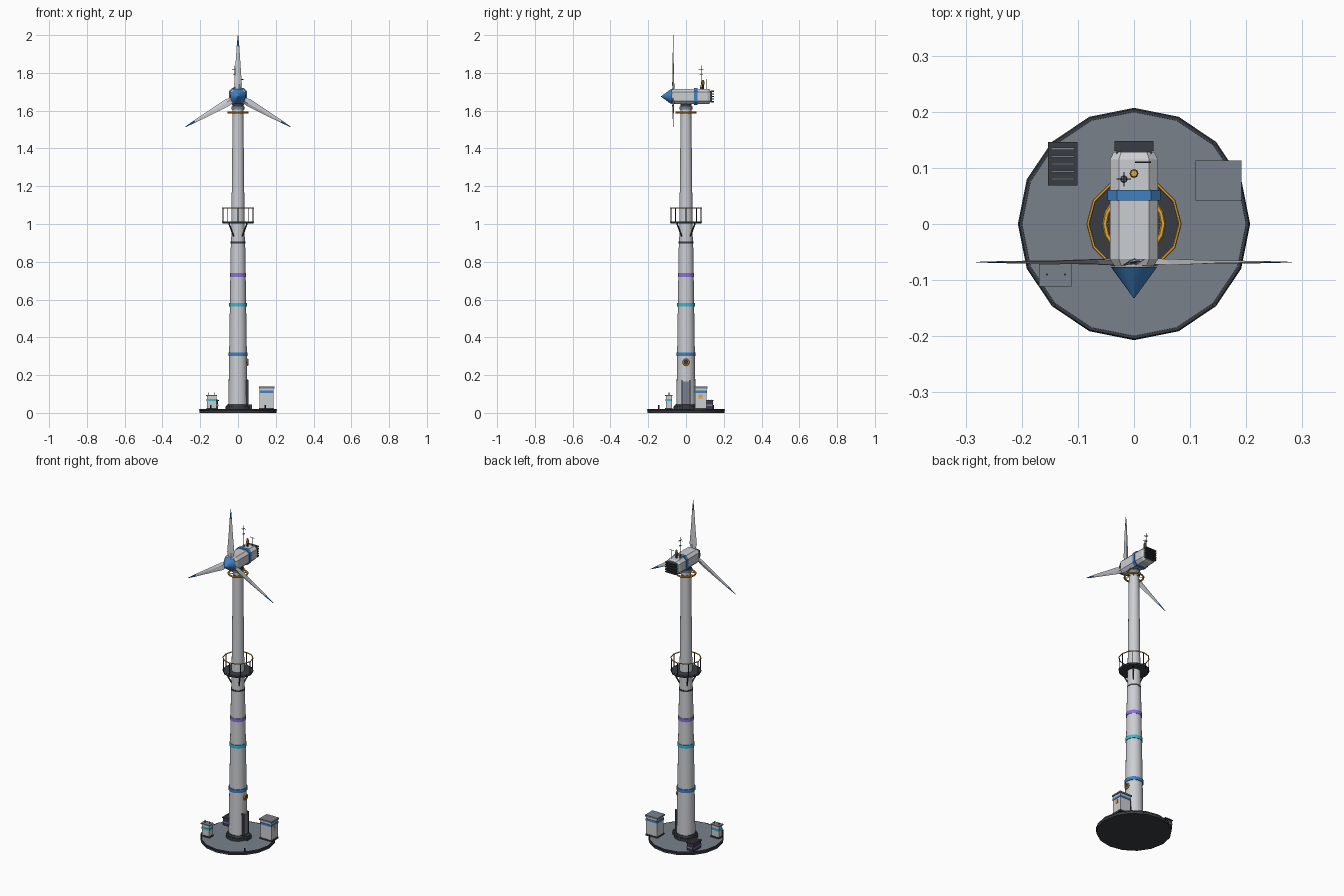
import bpy, bmesh, math
from math import sin, cos, pi, radians
from mathutils import Vector, Matrix

cube = bpy.data.objects.get("Cube")
if cube:
    bpy.data.objects.remove(cube, do_unlink=True)


def material(name, rgb):
    m = bpy.data.materials.new(name)
    m.use_nodes = True
    m.diffuse_color = (*rgb, 1)
    node = next(n for n in m.node_tree.nodes if n.type == 'BSDF_PRINCIPLED')
    node.inputs["Base Color"].default_value = (*rgb, 1)
    node.inputs["Roughness"].default_value = 0.6
    return m


WHITE = material("pale_grey", (0.6, 0.62, 0.65))
SLATE = material("slate_grey", (0.19, 0.22, 0.26))
DARK = material("charcoal", (0.04, 0.046, 0.055))
BLUE = material("blue", (0.05, 0.22, 0.55))
CYAN = material("cyan", (0.04, 0.5, 0.62))
PURPLE = material("purple", (0.27, 0.17, 0.7))
YELLOW = material("amber", (0.75, 0.38, 0.04))


def finish(name, bm, *mats, smooth=False):
    bmesh.ops.recalc_face_normals(bm, faces=bm.faces[:])
    me = bpy.data.meshes.new(name)
    bm.to_mesh(me)
    bm.free()
    for m in mats:
        me.materials.append(m)
    ob = bpy.data.objects.new(name, me)
    bpy.context.scene.collection.objects.link(ob)
    if smooth:
        bpy.ops.object.select_all(action='DESELECT')
        ob.select_set(True)
        bpy.context.view_layer.objects.active = ob
        bpy.ops.object.shade_smooth_by_angle(angle=radians(35))
    return ob


def box(name, x, y, z, mat):
    """Box from (low, high) pairs on each axis."""
    bm = bmesh.new()
    bmesh.ops.create_cube(bm, size=1)
    for v in bm.verts:
        v.co = [(a + b) / 2 + c * (b - a) for (a, b), c in zip((x, y, z), v.co)]
    return finish(name, bm, mat)


def rod(name, a, b, r1, r2, mat, n=6):
    """Tapered round bar from a to b."""
    a, b = Vector(a), Vector(b)
    d = b - a
    rot = Matrix() if abs(d.normalized().z) > 0.999 else d.to_track_quat('Z', 'Y').to_matrix().to_4x4()
    bm = bmesh.new()
    bmesh.ops.create_cone(bm, cap_ends=True, segments=n, radius1=r1, radius2=r2,
                          depth=d.length, matrix=Matrix.Translation((a + b) / 2) @ rot)
    return finish(name, bm, mat, smooth=n > 8)


def drum(name, z1, z2, r1, r2, mat, n=24):
    return rod(name, (0, 0, z1), (0, 0, z2), r1, r2, mat, n)


def loft(name, loops, *mats, rule=None):
    """Skin a run of equal-length point loops and cap both ends."""
    bm = bmesh.new()
    rows = [[bm.verts.new(p) for p in loop] for loop in loops]
    n = len(rows[0])
    for a, b in zip(rows, rows[1:]):
        for i in range(n):
            j = (i + 1) % n
            bm.faces.new((a[i], a[j], b[j], b[i]))
    bm.faces.new(rows[0])
    bm.faces.new(rows[-1])
    if rule:
        for f in bm.faces:
            f.material_index = rule(f.calc_center_median())
    return finish(name, bm, *mats)


def hoop(name, centre, radius, thick, mat, axis=(0, 0, 1), n=16, m=6):
    rot = Vector(axis).to_track_quat('Z', 'Y').to_matrix()
    loops = []
    bm = bmesh.new()
    for i in range(n):
        t = 2 * pi * i / n
        loops.append([bm.verts.new(Vector(centre) + rot @ Vector((
            (radius + thick * cos(s)) * cos(t), (radius + thick * cos(s)) * sin(t), thick * sin(s))))
            for s in (2 * pi * k / m for k in range(m))])
    for i in range(n):
        a, b = loops[i], loops[(i + 1) % n]
        for k in range(m):
            bm.faces.new((a[k], a[(k + 1) % m], b[(k + 1) % m], b[k]))
    return finish(name, bm, mat)


def polar(r, t, z):
    return (r * cos(t), r * sin(t), z)


# Foundation pad
drum("pad", 0, 0.014, 0.204, 0.204, DARK, 16)
drum("pad_top", 0.014, 0.019, 0.2, 0.2, SLATE, 16)
hoop("pad_rim", (0, 0, 0.015), 0.202, 0.005, DARK)
for i in range(4):
    t = pi / 4 + i * pi / 2
    rod("pad_marker", polar(0.203, t, 0.015), polar(0.203, t, 0.042), 0.004, 0.004, DARK)

# Tower
drum("base_flange", 0.018, 0.034, 0.065, 0.065, DARK)
drum("base_collar", 0.034, 0.048, 0.058, 0.055, DARK)
for i in range(12):
    t = i * pi / 6
    rod("flange_bolt", polar(0.06, t, 0.032), polar(0.06, t, 0.04), 0.003, 0.003, SLATE)
drum("lower_tower", 0.045, 0.9, 0.051, 0.038, WHITE)
drum("tower_seam", 0.898, 0.907, 0.0385, 0.0385, DARK)
drum("upper_tower", 0.907, 1.62, 0.036, 0.028, WHITE)
for name, z, r, mat in (("blue_band", 0.31, 0.051, BLUE), ("cyan_band", 0.573, 0.0465, CYAN),
                        ("purple_band", 0.73, 0.0435, PURPLE)):
    drum(name, z - 0.01, z + 0.01, r, r, mat)

# Entrance door and porthole
box("door", (0.03, 0.053), (-0.02, 0.02), (0.045, 0.165), SLATE)
for s in (-1, 1):
    box("door_post", (0.035, 0.056), (s * 0.022 - 0.003, s * 0.022 + 0.003), (0.02, 0.175), DARK)
box("door_step", (0.04, 0.075), (-0.022, 0.022), (0.019, 0.045), DARK)
hoop("porthole_ring", (0.051, 0, 0.268), 0.014, 0.005, YELLOW, (1, 0, 0), 12)
rod("porthole_glass", (0.04, 0, 0.268), (0.053, 0, 0.268), 0.012, 0.012, DARK, 12)

# Service platform
drum("platform", 1.002, 1.012, 0.082, 0.082, DARK, 12)
hoop("platform_rail", (0, 0, 1.085), 0.082, 0.003, YELLOW, n=12)
hoop("platform_edge", (0, 0, 1.01), 0.082, 0.003, DARK, n=12)
for i in range(8):
    t = i * pi / 4
    rod("rail_post", polar(0.08, t, 1.01), polar(0.08, t, 1.085), 0.0025, 0.0025, DARK)
for i in range(4):
    t = pi / 4 + i * pi / 2
    rod("platform_brace", polar(0.033, t, 0.935), polar(0.068, t, 1.004), 0.004, 0.004, DARK)

# Yaw ring below the nacelle
hoop("yaw_ring", (0, 0, 1.59), 0.052, 0.005, YELLOW)
for i in range(8):
    t = i * pi / 4
    rod("yaw_spoke", polar(0.026, t, 1.59), polar(0.052, t, 1.59), 0.0025, 0.0025, YELLOW)
drum("yaw_collar", 1.605, 1.622, 0.034, 0.034, SLATE)
drum("yaw_neck", 1.62, 1.64, 0.03, 0.03, DARK)

# Nacelle with chamfered section
HUB = 1.675


def section(y, w, h, c):
    half = [(w, h - c), (w - c, h), (c - w, h), (-w, h - c)]
    return [(x, y, HUB + z) for x, z in half + [(-x, -z) for x, z in half]]


loft("nacelle", [section(-0.074, 0.036, 0.035, 0.013), section(-0.062, 0.043, 0.041, 0.016),
                 section(0.115, 0.043, 0.041, 0.016), section(0.128, 0.036, 0.035, 0.013)], WHITE)
loft("nacelle_band", [section(y, 0.047, 0.045, 0.017) for y in (0.042, 0.061)], BLUE)
box("grille_core", (-0.031, 0.031), (0.125, 0.138), (HUB - 0.03, HUB + 0.03), DARK)
for i in range(5):
    z = HUB - 0.028 + i * 0.014
    box("grille_slat", (-0.035, 0.035), (0.13, 0.148), (z - 0.003, z + 0.003), DARK)

# Hub and spinner
rod("hub", (0, -0.05, HUB), (0, -0.084, HUB), 0.036, 0.036, WHITE, 12)
rod("spinner", (0, -0.077, HUB), (0, -0.132, HUB), 0.041, 0.001, BLUE, 12)

# Rotor blades: diamond sections, tapered and twisted
STATIONS = ((0.02, 0.02, 0.014, 18), (0.065, 0.042, 0.01, 14), (0.16, 0.028, 0.006, 7),
            (0.265, 0.014, 0.004, 3), (0.325, 0.002, 0.001, 0))
for i in range(3):
    spin = Matrix.Translation((0, -0.068, HUB)) @ Matrix.Rotation(i * 2 * pi / 3, 4, 'Y')
    loops = []
    for r, chord, thick, twist in STATIONS:
        pts = ((chord / 2, 0), (chord * 0.1, thick / 2), (-chord / 2, 0), (chord * 0.1, -thick / 2))
        turn = Matrix.Rotation(radians(twist), 4, 'Z')
        loops.append([spin @ turn @ Vector((x, y, r)) for x, y in pts])
    loft("blade", loops, WHITE, BLUE,
         rule=lambda c: int((c - Vector((0, -0.068, HUB))).length > 0.27))

# Mast, beacon and wind sensor on the nacelle roof
ROOF = HUB + 0.038
rod("mast", (-0.018, 0.08, ROOF), (-0.018, 0.08, 1.84), 0.002, 0.0015, DARK)
rod("mast_foot", (-0.018, 0.08, ROOF), (-0.018, 0.08, ROOF + 0.012), 0.007, 0.005, SLATE, 8)
for z, w in ((1.79, 0.009), (1.82, 0.013)):
    rod("mast_arm", (-0.018 - w, 0.08, z), (-0.018 + w, 0.08, z), 0.0013, 0.0013, DARK)
    rod("mast_cross_arm", (-0.018, 0.08 - w, z), (-0.018, 0.08 + w, z), 0.0013, 0.0013, DARK)
rod("beacon_base", (0, 0.09, ROOF), (0, 0.09, 1.738), 0.006, 0.006, DARK, 8)
rod("beacon", (0, 0.09, 1.738), (0, 0.09, 1.762), 0.008, 0.006, YELLOW, 8)
rod("sensor_post", (0.016, 0.11, ROOF), (0.016, 0.11, 1.765), 0.0018, 0.0018, DARK)
rod("sensor_bar", (0.002, 0.11, 1.765), (0.03, 0.11, 1.765), 0.0015, 0.0015, DARK)

# Large equipment cabinet
box("cabinet", (0.115, 0.187), (0.047, 0.108), (0.018, 0.13), WHITE)
box("cabinet_stripe", (0.113, 0.189), (0.045, 0.11), (0.106, 0.118), BLUE)
box("cabinet_roof", (0.11, 0.192), (0.042, 0.113), (0.13, 0.139), SLATE)
box("cabinet_sign", (0.186, 0.189), (0.067, 0.088), (0.075, 0.097), YELLOW)
box("cabinet_plinth", (0.112, 0.19), (0.044, 0.111), (0.016, 0.026), DARK)

# Small control box
box("control_box", (-0.164, -0.115), (-0.107, -0.075), (0.026, 0.09), WHITE)
box("control_box_stripe", (-0.166, -0.113), (-0.109, -0.073), (0.062, 0.074), CYAN)
box("control_box_roof", (-0.169, -0.111), (-0.111, -0.071), (0.09, 0.096), SLATE)
box("control_box_plinth", (-0.167, -0.112), (-0.11, -0.072), (0.016, 0.027), DARK)
for x in (-0.155, -0.123):
    rod("control_box_aerial", (x, -0.09, 0.095), (x, -0.09, 0.108), 0.002, 0.002, DARK)

# Cooling unit with louvres
box("cooler", (-0.149, -0.105), (0.073, 0.142), (0.018, 0.062), DARK)
box("cooler_stripe", (-0.151, -0.103), (0.071, 0.144), (0.036, 0.044), PURPLE)
box("cooler_lid", (-0.153, -0.101), (0.069, 0.146), (0.062, 0.067), DARK)
for i in range(5):
    y = 0.08 + i * 0.0135
    box("cooler_louvre", (-0.148, -0.106), (y - 0.002, y + 0.002), (0.066, 0.072), SLATE)
